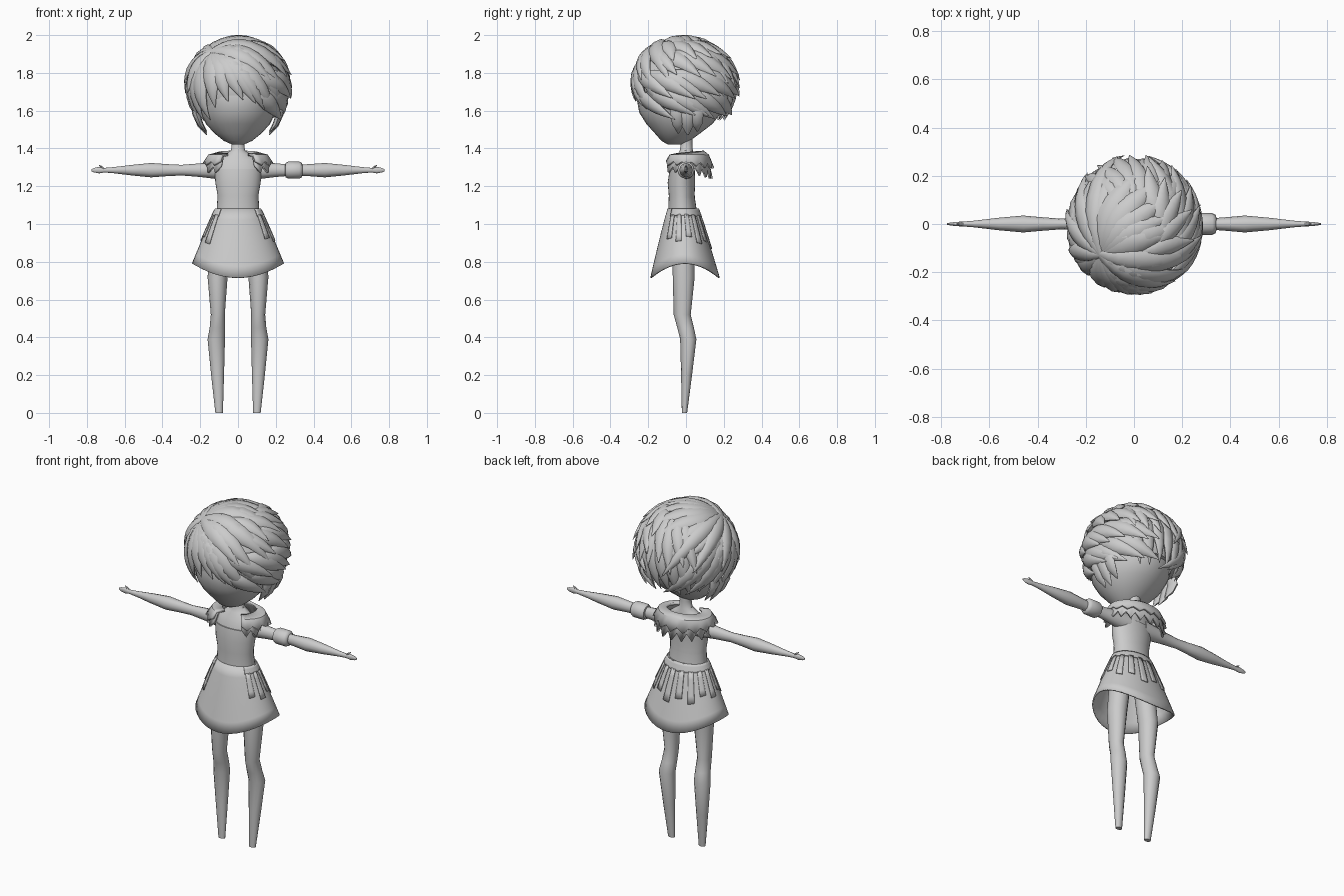
import bpy, bmesh, math, random
from mathutils import Vector

if "Cube" in bpy.data.objects:
    bpy.data.objects.remove(bpy.data.objects["Cube"])

random.seed(4)
TAU = 2 * math.pi
GREY = bpy.data.materials.new("light grey")
GREY.diffuse_color = (0.6, 0.6, 0.6, 1)
GREY.use_nodes = True
GREY.node_tree.nodes["Principled BSDF"].inputs["Base Color"].default_value = GREY.diffuse_color


def make(name, verts, faces, angle=45, thick=0):
    me = bpy.data.meshes.new(name)
    me.from_pydata([tuple(v) for v in verts], [], faces)
    bm = bmesh.new()
    bm.from_mesh(me)
    bmesh.ops.recalc_face_normals(bm, faces=bm.faces)
    bm.to_mesh(me)
    bm.free()
    me.shade_smooth()
    me.set_sharp_from_angle(angle=math.radians(angle))
    me.materials.append(GREY)
    ob = bpy.data.objects.new(name, me)
    bpy.context.collection.objects.link(ob)
    if thick:
        mod = ob.modifiers.new("thickness", 'SOLIDIFY')
        mod.thickness = thick
        mod.offset = 0
    return ob


def skin(rings, closed=True, caps=True):
    """Faces joining rows of points; returns verts and faces."""
    n = len(rings[0])
    verts = [p for r in rings for p in r]
    faces = [(i * n + k, i * n + (k + 1) % n, (i + 1) * n + (k + 1) % n, (i + 1) * n + k)
             for i in range(len(rings) - 1) for k in range(n if closed else n - 1)]
    if caps:
        faces += [tuple(range(n)), tuple(range(len(verts) - n, len(verts)))]
    return verts, faces


def zring(cx, cy, z, rx, ry, n=20):
    return [Vector((cx + rx * math.cos(TAU * k / n), cy + ry * math.sin(TAU * k / n), z)) for k in range(n)]


def xring(x, cz, ry, rz, n=12):
    return [Vector((x, ry * math.cos(TAU * k / n), cz + rz * math.sin(TAU * k / n))) for k in range(n)]


# Head, body and bodice: z, centre y, half width, half depth
HEAD = [(1.42, -.06, .03, .035), (1.44, -.055, .075, .075), (1.48, -.045, .125, .12),
        (1.53, -.035, .17, .175), (1.59, -.03, .198, .218), (1.66, -.025, .212, .235),
        (1.75, -.015, .22, .235), (1.85, -.01, .19, .19), (1.93, -.01, .11, .11), (1.95, -.01, .03, .03)]
BODY = [(1.06, -.018, .105, .07), (1.22, -.024, .112, .066), (1.29, -.02, .12, .06), (1.34, -.008, .105, .052),
        (1.37, 0, .065, .042), (1.39, .002, .037, .034), (1.43, .003, .032, .031), (1.5, .003, .036, .033)]
BODICE = [(1.06, -.018, .114, .077), (1.15, -.023, .108, .068), (1.22, -.024, .12, .073), (1.29, -.02, .126, .066)]
for name, rows in (("head", HEAD), ("neck_and_chest", BODY), ("bodice", BODICE)):
    make(name, *skin([zring(0, cy, z, rx, ry, 28) for z, cy, rx, ry in rows]))

# Legs (z, x, y, half width, half depth) and arms (x, half depth, half height)
LEG = [(0, .1, -.008, .02, .014), (.2, .108, .003, .034, .029), (.39, .115, .012, .046, .043),
       (.45, .109, -.002, .041, .044), (.52, .107, -.02, .037, .045), (.72, .108, -.012, .053, .058),
       (1.0, .075, -.015, .06, .06)]
ARM = [(.05, .045, .055), (.12, .04, .046), (.2, .03, .036), (.3, .022, .028), (.38, .028, .032), (.46, .035, .038),
       (.56, .026, .028), (.66, .014, .016), (.71, .010, .012), (.735, .009, .017), (.762, .006, .012),
       (.776, .003, .005)]
THUMB = [(.705, 1.288, .008), (.722, 1.302, .007), (.737, 1.312, .002)]
for s, side in ((1, "right"), (-1, "left")):
    make("leg_" + side, *skin([zring(s * x, y, z, rx, ry, 12) for z, x, y, rx, ry in LEG]))
    make("arm_" + side, *skin([xring(s * x, 1.285, ry, rz) for x, ry, rz in ARM]))
    make("thumb_" + side, *skin([xring(s * x, z, r, r, 6) for x, z, r in THUMB]))

# Cuff on one upper arm
CUFF = [(.25, .03), (.252, .038), (.265, .045), (.325, .045), (.338, .038), (.342, .026)]
make("arm_cuff", *skin([xring(x, 1.285, r, r, 16) for x, r in CUFF]))


# Skirt: flared, hem higher at the sides
def skirt_point(a, t, off=0):
    hem = .715 + .075 * math.cos(a) ** 2
    u = t ** .92
    return Vector(((.112 + .128 * u + off) * math.cos(a), -.018 + .013 * u + (.076 + .104 * u + off) * math.sin(a),
                   1.08 + (hem - 1.08) * t))


make("skirt", *skin([[skirt_point(TAU * k / 40, t / 6) for k in range(40)] for t in range(7)], caps=False),
     thick=.008)


# Thin trim on the sides and back of the skirt: a waistband and hanging strips
def skirt_plate(name, a0, a1, t0, t1, n):
    rows = [[skirt_point(math.radians(a0 + (a1 - a0) * k / n), t0 + (t1 - t0) * j / 4, .008) for k in range(n + 1)]
            for j in range(5)]
    make(name, *skin(rows, closed=False, caps=False), thick=.005)


skirt_plate("skirt_waistband", -42, 222, 0, .12, 30)
for i in range(12):
    a = -40 + i * 22.6
    skirt_plate("skirt_strip", a, a + 12, .1, .58 if i % 2 else .5, 3)


# Jagged collar around the shoulders and back, open at the front
def collar(name, drop, teeth, grow):
    inner, mid, outer = [], [], []
    n = teeth * 2
    for k in range(n + 1):
        th = math.radians(-148 + 296 * k / n)
        s, c = math.sin(th), math.cos(th)
        tip = 1 if k % 2 else .62
        top = Vector((.1 * s, .015 + .075 * c, 1.375 + .008 * c))
        shoulder = Vector(((.145 + grow) * s, .008 + (.1 + grow) * c, 1.362))
        end = Vector(((.178 + grow) * s, .005 + (.13 + grow) * c, 1.362 - drop * (1 + .35 * max(c, 0))))
        inner.append(top)
        mid.append(shoulder)
        outer.append(shoulder.lerp(end, tip))
    make(name, *skin([inner, mid, outer], closed=False, caps=False), angle=30, thick=.014)


collar("collar_lower", .09, 15, 0)
collar("collar_upper", .05, 13, .008)

# Hair: an under-cap and pointed locks lying on an ellipsoid
C, R = Vector((0, -.01, 1.72)), Vector((.255, .265, .255))
rows = []
for i in range(12):
    e = -.4 + (math.pi / 2 - .05 + .4) * i / 11
    rows.append(zring(0, C.y, C.z + .95 * R.z * math.sin(e), .95 * R.x * math.cos(e), .95 * R.y * math.cos(e), 28))
make("hair_cap", *skin(rows))


def toward(lon, z):
    """Unit direction: lon 0 is the front, 90 is +x."""
    a, h = math.radians(lon), max(-.98, min(.98, (z - C.z) / R.z))
    r = math.sqrt(1 - h * h)
    return Vector((r * math.sin(a), -r * math.cos(a), h))


def lock(a, b, width, lift=.05, base=1.0, bend=0.0, thick=.024):
    N, rings = 9, []

    def pos(t):
        d = a.slerp(b, min(t, 1))
        return C + R * d * (base + lift * t ** 3), d
    for i in range(N + 1):
        t = i / N
        p, d = pos(t)
        tangent = (pos(min(t + .02, 1))[0] - pos(min(t, .98) - .02)[0]).normalized()
        across = tangent.cross(d).normalized()
        f = (.35 + .65 * min(1, t / .4)) * max(.03, 1 - t ** 2.6)
        p = p + across * bend * math.sin(math.pi * t)
        rings.append([p + across * width * f * math.cos(q) + d * thick * min(1, f * 1.3) * math.sin(q)
                      for q in (TAU * k / 8 for k in range(8))])
    make("hair_lock", *skin(rings), angle=55)


def jit(v):
    return random.uniform(-v, v)


WHORL = Vector((-.53, -.42, .73)).normalized()
# fringe swept from the whorl across the face to +x
for lon, z in ((68, 1.62), (52, 1.60), (36, 1.61), (22, 1.64), (6, 1.66), (-12, 1.65), (-30, 1.62)):
    lock(WHORL, toward(lon, z), .062, .03, 1.0, -.02)
for lon, z in ((75, 1.75), (55, 1.73), (38, 1.76), (60, 1.84)):
    lock(WHORL, toward(lon, z), .06, .07, 1.03, -.015)
# locks hanging on the -x side and rear
for i in range(9):
    lon = -45 - i * 17
    lock(WHORL, toward(lon, 1.57 + jit(.02)), .06, .05, 1.0, .015)
    if i % 2:
        lock(WHORL, toward(lon - 8, 1.70 + jit(.03)), .05, .10, 1.03, .015)
# +x side: rows running from the front to tips at the back
for z, count, base in ((1.58, 6, .97), (1.67, 6, 1.0), (1.77, 5, 1.01), (1.86, 5, 1.01)):
    for i in range(count):
        lon = 82 + i * 88 / (count - 1) + jit(5)
        lock(toward(lon - 62, min(z + .13, 1.95)), toward(lon, z + jit(.015)), .052, .14, base, -.012)
# back of the head, hanging from the crown
for i in range(7):
    lon = 150 + i * 14
    lock(toward(lon - 20, 1.95), toward(lon, 1.57 + jit(.02)), .055, .06, .98, .01)
    lock(toward(lon - 35, 1.96), toward(lon - 8, 1.73 + jit(.03)), .05, .13, 1.0, .01)
# crown locks fanning out of the whorl over the top
for lon, z in ((80, 1.93), (105, 1.93), (128, 1.92), (150, 1.89), (172, 1.87), (195, 1.84), (218, 1.80), (95, 1.88)):
    lock(WHORL, toward(lon, z), .065, .09, 1.0, -.02, .022)
# short locks in front of the ears
for s in (1, -1):
    for y, z in ((-.05, 1.48), (.0, 1.47), (.05, 1.49)):
        top, end = Vector((s * .215, y, 1.66)), Vector((s * .165, y + .01, z))
        rings = []
        for t, w in ((0, .03), (.4, .04), (.75, .03), (1, .004)):
            p = top.lerp(end, t) + Vector((s * .03 * math.sin(math.pi * t), 0, 0))
            rings.append(zring(p.x, p.y, p.z, w * .5, w, 8))
        make("side_lock", *skin(rings))
